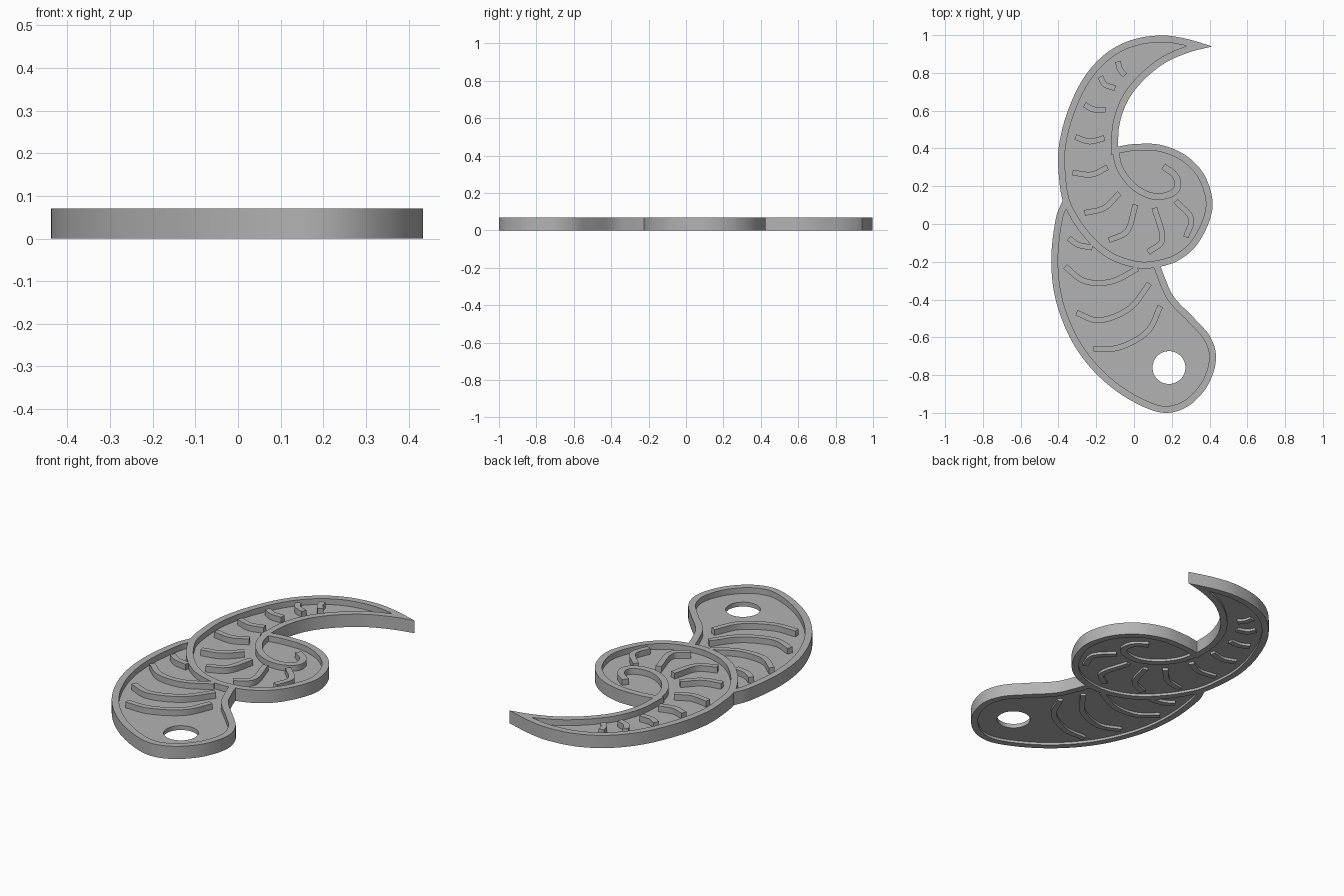
import bpy, bmesh, math
from mathutils import Vector
from mathutils.geometry import tessellate_polygon, intersect_point_line

cube = bpy.data.objects.get("Cube")
if cube:
    bpy.data.objects.remove(cube)

TOP, FLOOR_TOP, FLOOR_BASE = .07, .038, .014
RIM, RIDGE = .036, .03

grey = bpy.data.materials.new("plain grey")
grey.use_nodes = True
colour = (.45, .45, .45, 1)
grey.diffuse_color = colour
grey.node_tree.nodes["Principled BSDF"].inputs["Base Color"].default_value = colour


def smooth_path(points, steps=8):
    """Smooth open curve through the given points."""
    p = [Vector(q) for q in points]
    p = [p[0] * 2 - p[1]] + p + [p[-1] * 2 - p[-2]]
    out = []
    for a, b, c, d in zip(p, p[1:], p[2:], p[3:]):
        for i in range(steps):
            t = i / steps
            out.append((b * 2 + (c - a) * t + (a * 2 - b * 5 + c * 4 - d) * t * t
                        + (b * 3 - a - c * 3 + d) * t ** 3) / 2)
    return out + [p[-2]]


def offset(path, width, closed=False):
    """Shift a path to its left by width, with mitred corners."""
    n, out = len(path), []
    for i, p in enumerate(path):
        before = path[i - 1] if closed or i else None
        after = path[(i + 1) % n] if closed or i < n - 1 else None
        d1 = (p - before).normalized() if before is not None else (after - p).normalized()
        d2 = (after - p).normalized() if after is not None else d1
        n1, n2 = Vector((-d1.y, d1.x)), Vector((-d2.y, d2.x))
        m = (n1 + n2).normalized()
        out.append(p + m * width / max(m.dot(n1), .1))
    return out


def gap(p, loop):
    """Distance from a point to a closed loop."""
    best = math.inf
    for a, b in zip(loop, loop[1:] + loop[:1]):
        q, t = intersect_point_line(p, a, b)
        q = a.lerp(b, min(max(t, 0), 1))
        best = min(best, (p - q).length)
    return best


def inset(loop, width):
    """Inset a closed loop, dropping points that cross over at sharp tips."""
    return [p for p in offset(loop, width, True) if gap(p, loop) > width * .98]


def prism(name, loops, low, high):
    """Extrude an outline (with optional hole loops) between two heights."""
    bm = bmesh.new()
    flat = [p for loop in loops for p in loop]
    base = [bm.verts.new((p.x, p.y, low)) for p in flat]
    lid = [bm.verts.new((p.x, p.y, high)) for p in flat]
    for tri in tessellate_polygon([[p.to_3d() for p in loop] for loop in loops]):
        bm.faces.new([base[i] for i in tri])
        bm.faces.new([lid[i] for i in reversed(tri)])
    start = 0
    for loop in loops:
        n = len(loop)
        for i in range(n):
            a, b = start + i, start + (i + 1) % n
            bm.faces.new((base[a], base[b], lid[b], lid[a]))
        start += n
    bmesh.ops.recalc_face_normals(bm, faces=bm.faces)
    mesh = bpy.data.meshes.new(name)
    bm.to_mesh(mesh)
    bm.free()
    mesh.materials.append(grey)
    obj = bpy.data.objects.new(name, mesh)
    bpy.context.collection.objects.link(obj)
    bpy.ops.object.select_all(action='DESELECT')
    obj.select_set(True)
    bpy.context.view_layer.objects.active = obj
    bpy.ops.object.shade_smooth_by_angle(angle=math.radians(30))
    return obj


def ridge(name, points, width=RIDGE):
    """Raised curved bar along a centre line, showing on both sides."""
    path = smooth_path(points)
    prism(name, [offset(path, -width / 2) + offset(path, width / 2)[::-1]], 0, TOP)


# Upper body: crescent horn running into a round lobe
horn_and_lobe = smooth_path([
    (.415, .94), (.27, .982), (.135, .998), (-.02, .972), (-.156, .897), (-.272, .765),
    (-.357, .58), (-.4, .394), (-.396, .235), (-.378, .125), (-.345, .05), (-.288, -.04),
    (-.2, -.135), (-.1, -.2), (.03, -.235), (.143, -.225), (.24, -.19), (.33, -.114),
    (.398, .013), (.415, .13), (.368, .267), (.267, .368), (.135, .42), (0, .423),
    (-.085, .41)])
inner_horn = smooth_path([
    (-.085, .41), (-.077, .526), (-.034, .65), (.045, .755), (.16, .85), (.29, .908),
    (.415, .94)])
upper = horn_and_lobe + inner_horn[1:-1]
upper_mid = inset(upper, RIM / 2)
prism("upper_rim", [upper, inset(upper, RIM)], 0, TOP)
prism("upper_floor", [upper_mid], FLOOR_BASE, FLOOR_TOP)

# Lower body: tapering tail, open where it meets the upper rim
lower = smooth_path([
    (-.378, .125), (-.415, .024), (-.438, -.19), (-.415, -.4), (-.34, -.6), (-.235, -.755),
    (-.1, -.88), (.055, -.97), (.177, -1), (.293, -.96), (.39, -.855), (.434, -.717),
    (.405, -.6), (.32, -.5), (.214, -.39), (.167, -.294), (.14, -.22)])
prism("lower_rim", [lower + offset(lower, RIM)[::-1]], 0, TOP)

# Tail floor shares the upper rim's edge and has a round hole
shared = [p for p in upper_mid if p.y < .1 and p.x < .11]
hole = [Vector((.185 + .087 * math.cos(a), -.76 + .087 * math.sin(a)))
        for a in (math.tau * i / 48 for i in range(48))]
prism("lower_floor", [offset(lower, RIM / 2) + shared[::-1], hole], FLOOR_BASE, FLOOR_TOP)

# Spiral continuing the horn's inner edge into the lobe
ridge("spiral", [(-.1, .4), (-.077, .3), (-.018, .214), (.06, .16), (.135, .145),
                 (.205, .165), (.232, .205), (.215, .26), (.155, .305)], .035)

# Curved ridges of the upper body, tip to lobe
for i, pts in enumerate([
        [(-.085, .86), (-.075, .82), (-.048, .787)],
        [(-.178, .78), (-.155, .74), (-.1, .718)],
        [(-.262, .632), (-.215, .607), (-.15, .605)],
        [(-.31, .46), (-.235, .437), (-.156, .455)],
        [(-.325, .272), (-.225, .262), (-.14, .3)],
        [(-.262, .058), (-.157, .085), (-.077, .163)],
        [(-.133, -.087), (-.035, -.035), (.008, .103)],
        [(.075, -.15), (.15, -.08), (.108, .085)],
        [(.275, -.07), (.302, .03), (.22, .122)]]):
    ridge(f"upper_ridge_{i + 1}", pts)

# Curved ridges of the tail
for i, pts in enumerate([
        [(-.345, -.075), (-.295, -.11), (-.22, -.125)],
        [(-.365, -.225), (-.262, -.302), (-.12, -.305), (.02, -.235)],
        [(-.305, -.47), (-.182, -.51), (-.024, -.447), (.082, -.315)],
        [(-.214, -.66), (-.077, -.653), (.07, -.57), (.14, -.435)]]):
    ridge(f"tail_ridge_{i + 1}", pts)
